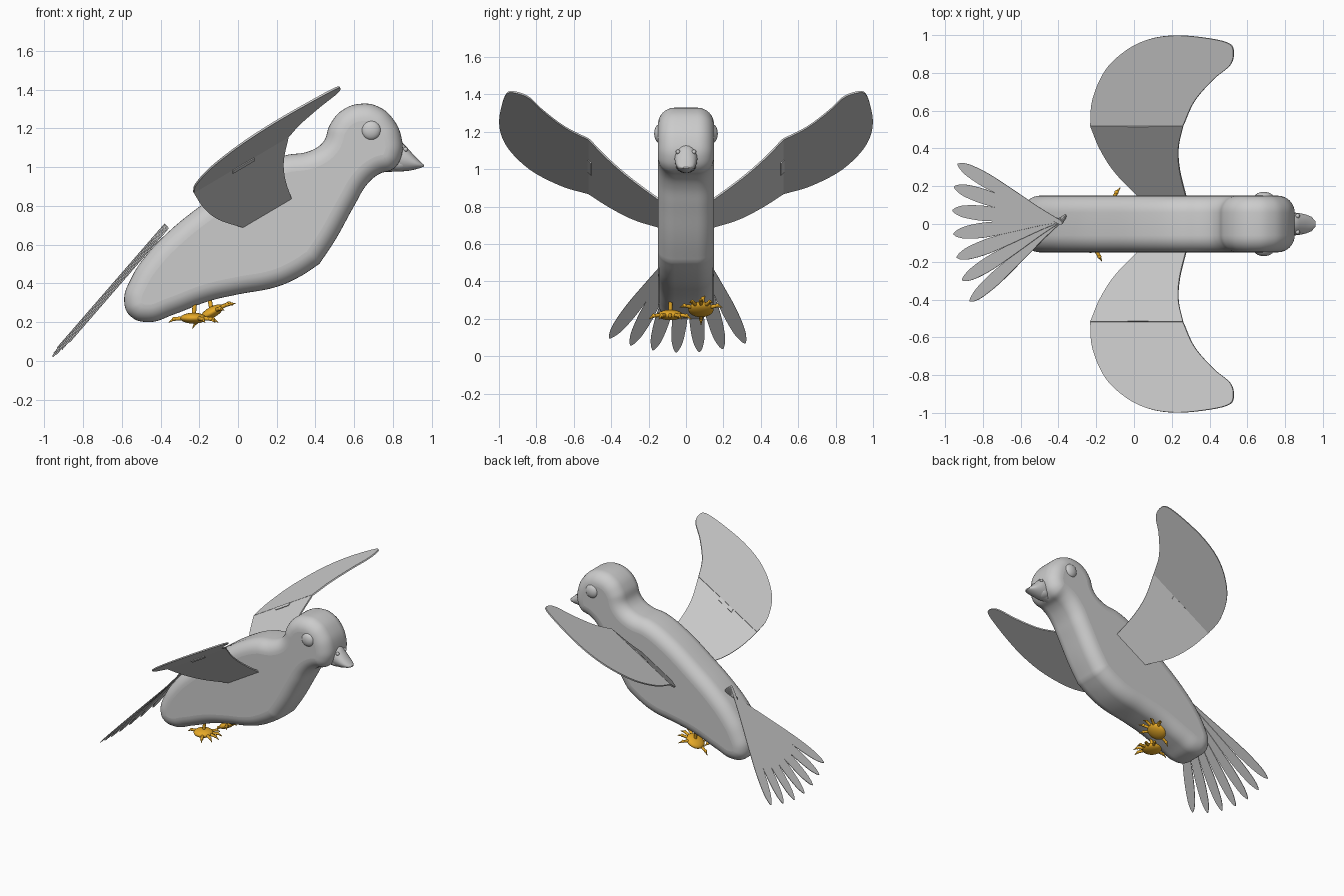
import bpy, bmesh
from math import sin, cos, pi, radians
from mathutils import Vector, Matrix

if "Cube" in bpy.data.objects:
    bpy.data.objects.remove(bpy.data.objects["Cube"])


def spline(pts, n=6):
    """Smooth open chain through the given 2D points."""
    p = [Vector(q) for q in pts]
    p = [2 * p[0] - p[1]] + p + [2 * p[-1] - p[-2]]
    out = []
    for a, b, c, d in zip(p, p[1:], p[2:], p[3:]):
        for i in range(n):
            t = i / n
            out.append(0.5 * (2 * b + (c - a) * t + (2 * a - 5 * b + 4 * c - d) * t * t
                              + (3 * b - a - 3 * c + d) * t ** 3))
    return out + [p[-2]]


def finish(name, bm, smooth=True, mat=None):
    bmesh.ops.recalc_face_normals(bm, faces=bm.faces)
    me = bpy.data.meshes.new(name)
    bm.to_mesh(me)
    bm.free()
    ob = bpy.data.objects.new(name, me)
    bpy.context.collection.objects.link(ob)
    if mat:
        me.materials.append(mat)
    if smooth:
        activate(ob)
        bpy.ops.object.shade_smooth_by_angle(angle=radians(40))
    return ob


def activate(ob):
    bpy.ops.object.select_all(action='DESELECT')
    ob.select_set(True)
    bpy.context.view_layer.objects.active = ob


def sheet(name, outlines, thick):
    """Thin flat part from one or more outlines that share edges."""
    bm = bmesh.new()
    for o in outlines:
        bm.faces.new([bm.verts.new(v) for v in o])
    bmesh.ops.remove_doubles(bm, verts=bm.verts, dist=1e-4)
    ob = finish(name, bm, smooth=False)
    m = ob.modifiers.new("thickness", 'SOLIDIFY')
    m.thickness, m.offset = thick, 0
    return ob


def ball(bm, loc, scale, mat=Matrix()):
    bmesh.ops.create_uvsphere(bm, u_segments=24, v_segments=14, radius=1,
                              matrix=mat @ Matrix.Translation(loc) @ Matrix.Diagonal((*scale, 1)))


def rod(bm, a, b, r1, r2, mat=Matrix()):
    a, b = Vector(a), Vector(b)
    rot = (b - a).to_track_quat('Z', 'Y').to_matrix().to_4x4()
    bmesh.ops.create_cone(bm, cap_ends=True, segments=12, radius1=r1, radius2=r2,
                          depth=(b - a).length, matrix=mat @ Matrix.Translation((a + b) / 2) @ rot)


# Body: side profile with deep rounded edges
prof = [(0.64, 1.328), (0.54, 1.295), (0.475, 1.22), (0.44, 1.13), (0.37, 1.083), (0.24, 1.06),
        (0.1, 1.0), (-0.18, 0.81), (-0.36, 0.665), (-0.47, 0.55), (-0.55, 0.43), (-0.588, 0.31),
        (-0.555, 0.23), (-0.46, 0.20), (-0.33, 0.24), (-0.15, 0.308), (0.0, 0.343), (0.2, 0.382),
        (0.32, 0.435), (0.42, 0.5), (0.50, 0.62), (0.60, 0.80), (0.67, 0.915), (0.73, 0.965),
        (0.80, 0.99), (0.842, 1.05), (0.845, 1.15), (0.80, 1.25), (0.73, 1.31)]
cu = bpy.data.curves.new("body", 'CURVE')
cu.dimensions, cu.fill_mode, cu.resolution_u = '2D', 'BOTH', 6
cu.extrude, cu.bevel_depth, cu.offset, cu.bevel_resolution = 0.06, 0.09, -0.09, 7
sp = cu.splines.new('BEZIER')
sp.bezier_points.add(len(prof) - 1)
sp.use_cyclic_u = True
for bp, (x, z) in zip(sp.bezier_points, prof):
    bp.co = (x, z, 0)
    kind = 'VECTOR' if (x, z) == (0.42, 0.5) else 'AUTO'
    bp.handle_left_type = bp.handle_right_type = kind
body = bpy.data.objects.new("body", cu)
bpy.context.collection.objects.link(body)
body.rotation_euler.x = pi / 2
activate(body)
bpy.ops.object.convert(target='MESH')
bpy.ops.object.shade_smooth_by_angle(angle=radians(35))

# Beak: elliptical rings tapering to a low tip (x, bottom, top, half width)
bm = bmesh.new()
rings = []
for x, lo, hi, w in [(0.76, 0.975, 1.15, 0.06), (0.84, 0.978, 1.135, 0.061), (0.875, 0.98, 1.10, 0.058),
                     (0.91, 0.987, 1.06, 0.05), (0.94, 0.995, 1.03, 0.038), (0.96, 1.003, 1.012, 0.015)]:
    rings.append([bm.verts.new((x, w * cos(a), (lo + hi) / 2 + (hi - lo) / 2 * sin(a)))
                  for a in (2 * pi * i / 24 for i in range(24))])
for r, s in zip(rings, rings[1:]):
    for i in range(24):
        bm.faces.new((r[i], r[i - 1], s[i - 1], s[i]))
bm.faces.new(rings[0])
bm.faces.new(rings[-1])
finish("beak", bm)

# Lower beak, eyes and nostrils
bm = bmesh.new()
ball(bm, (0.83, 0, 1.02), (0.07, 0.054, 0.042))
finish("lower_beak", bm)
for side, tag in ((-1, "right"), (1, "left")):
    bm = bmesh.new()
    ball(bm, (0.688, side * 0.142, 1.19), (0.05, 0.028, 0.05))
    finish("eye_" + tag, bm)
    bm = bmesh.new()
    ball(bm, (0.866, side * 0.043, 1.092), (0.012, 0.012, 0.012))
    finish("nostril_" + tag, bm)

# Wings: inner and outer panels folded along a hinge line
trail = spline([(0.04, 0.13), (-0.1, 0.275), (-0.18, 0.40), (-0.23, 0.52)])
tip = spline([(-0.23, 0.52), (-0.218, 0.66), (-0.15, 0.815), (-0.04, 0.92), (0.08, 0.978), (0.22, 0.998),
              (0.38, 0.985), (0.5, 0.957), (0.527, 0.91), (0.508, 0.84), (0.42, 0.765),
              (0.32, 0.65), (0.26, 0.52)])
lead = spline([(0.26, 0.52), (0.235, 0.40), (0.243, 0.28), (0.28, 0.13)])
for side, tag in ((-1, "right"), (1, "left")):
    def inner(p, up=0):
        return (p[0], side * p[1], 0.59 * p[0] + 0.548 + 0.88 * p[1] + up)

    def outer(p):
        return (p[0], side * p[1], 0.59 * p[0] + 0.881 + 0.24 * p[1])
    hinge = [(-0.23, 0.52), (0.26, 0.52)]
    sheet("wing_" + tag, [[inner(p) for p in trail[:-1] + [Vector(h) for h in hinge] + lead[1:]],
                          [outer(p) for p in tip]], 0.01)
    tab = [(-0.03, 0.502), (0.08, 0.502), (0.08, 0.52), (-0.03, 0.52)]
    sheet("wing_tab_" + tag, [[inner(p) for p in tab]], 0.02)

# Tail: seven slim feathers fanned about one pivot
along = Vector((-0.655, 0, -0.755))
across = Vector((0, 1, 0))
normal = along.cross(across)
half = spline([(-0.05, 0.006), (-0.02, 0.012), (0.15, 0.016), (0.4, 0.031), (0.6, 0.04),
               (0.75, 0.033), (0.82, 0.018), (0.85, 0.003)], 4)
shape = [(p.x, p.y) for p in half] + [(p.x, -p.y) for p in reversed(half)]
for i in range(7):
    a = radians(20.4 - 8.45 * i)
    base = Vector((-0.40, 0.02, 0.66)) + normal * (i - 3) * 0.005
    sheet(f"tail_feather_{i + 1}",
          [[base + along * (u * cos(a) - v * sin(a)) + across * (u * sin(a) + v * cos(a))
            for u, v in shape]], 0.004)

# Feet: flattened pads with clawed toes on short legs
orange = bpy.data.materials.new("orange")
orange.diffuse_color = (0.8, 0.4, 0.02, 1)
orange.use_nodes = True
orange.node_tree.nodes["Principled BSDF"].inputs["Base Color"].default_value = orange.diffuse_color
for tag, loc, tilt, top in (("right", (-0.23, -0.085, 0.22), 0, (-0.22, -0.08, 0.33)),
                            ("left", (-0.135, 0.08, 0.25), -30, (-0.15, 0.095, 0.34))):
    m = Matrix.Translation(loc) @ Matrix.Rotation(radians(tilt), 4, 'Y')
    bm = bmesh.new()
    ball(bm, (0, 0, 0), (0.068, 0.068, 0.028), m)
    for deg in (-62, -28, 0, 28, 62, 180):
        d = Vector((cos(radians(deg)), sin(radians(deg)), 0))
        rod(bm, d * 0.05, d * 0.1 - Vector((0, 0, 0.004)), 0.011, 0.009, m)
        ball(bm, d * 0.1 - Vector((0, 0, 0.004)), (0.011, 0.011, 0.011), m)
        rod(bm, d * 0.1 - Vector((0, 0, 0.004)), d * 0.128 - Vector((0, 0, 0.022)), 0.008, 0.002, m)
    finish("foot_" + tag, bm, mat=orange)
    bm = bmesh.new()
    rod(bm, loc, top, 0.011, 0.011)
    finish("leg_" + tag, bm, mat=orange)
